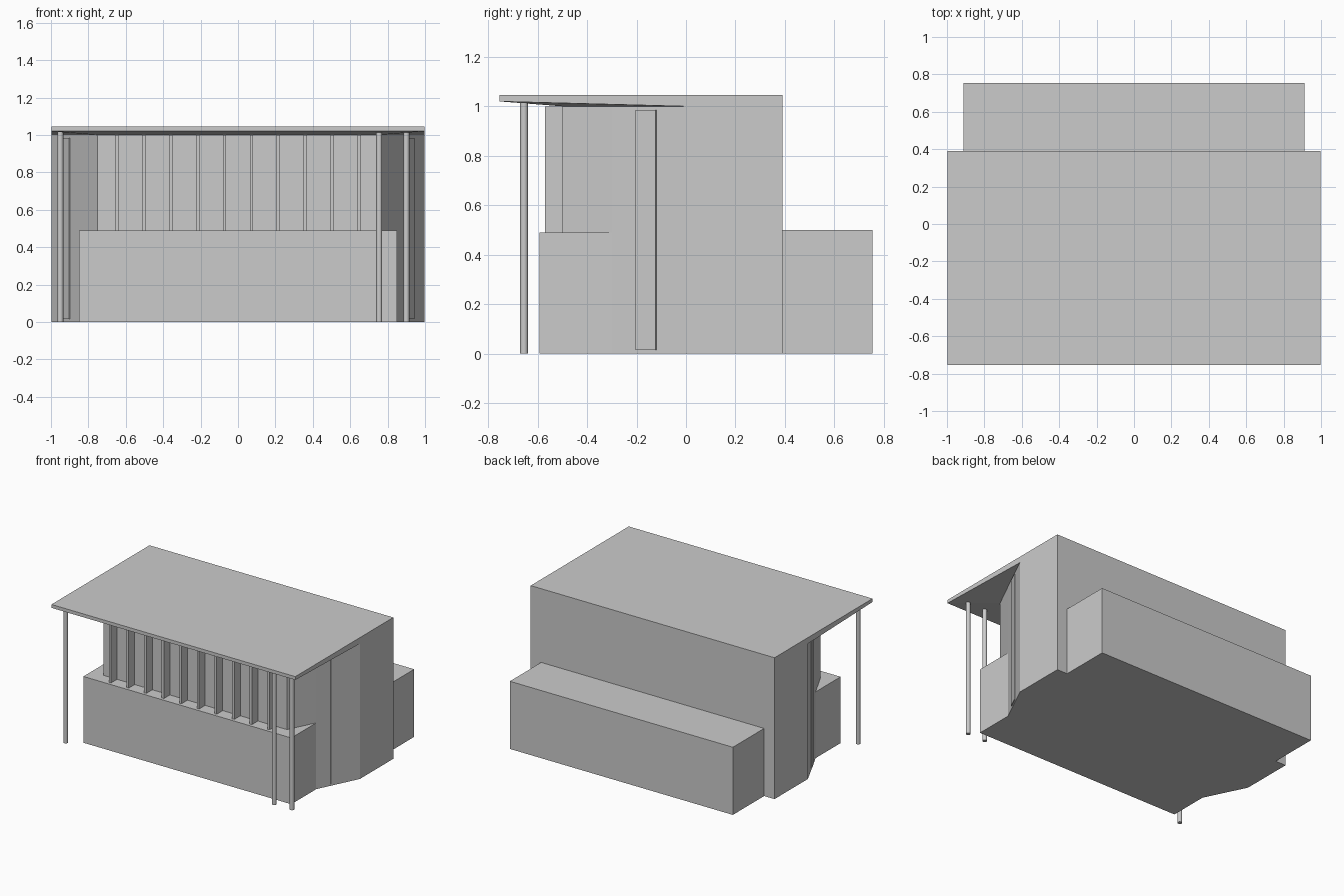
import bpy, bmesh, math
from mathutils import Vector

if "Cube" in bpy.data.objects:
    bpy.data.objects.remove(bpy.data.objects["Cube"])

# Plan of the main hall, right half from front to back
HALF = [(0.75, -0.5), (0.85, -0.3), (0.997, 0.0), (0.997, 0.39)]
PLAN = HALF + [(-x, y) for x, y in reversed(HALF)]


def finish(name, bm):
    bmesh.ops.recalc_face_normals(bm, faces=bm.faces)
    me = bpy.data.meshes.new(name)
    bm.to_mesh(me)
    bm.free()
    ob = bpy.data.objects.new(name, me)
    bpy.context.collection.objects.link(ob)
    return ob


def prism(name, pts, z0, z1):
    bm = bmesh.new()
    lo = [bm.verts.new((x, y, z0)) for x, y in pts]
    hi = [bm.verts.new((x, y, z1)) for x, y in pts]
    bm.faces.new(lo)
    bm.faces.new(hi)
    n = len(pts)
    for i in range(n):
        j = (i + 1) % n
        bm.faces.new((lo[i], lo[j], hi[j], hi[i]))
    return finish(name, bm)


def box(name, x0, x1, y0, y1, z0, z1):
    return prism(name, [(x0, y0), (x1, y0), (x1, y1), (x0, y1)], z0, z1)


# Main hall, front plinth and rear annex
prism("main_hall", PLAN, 0, 1.0)
box("front_plinth", -0.85, 0.85, -0.592, -0.3, 0, 0.49)
box("rear_annex", -0.912, 0.912, 0.39, 0.755, 0, 0.5)

# Roof: flat top, underside rising from the wall outline to a thin front edge
bm = bmesh.new()
ring = [bm.verts.new((x, y, 1.0)) for x, y in PLAN]
fl, fr = [bm.verts.new((s * 0.997, -0.755, 1.02)) for s in (-1, 1)]
tfl, tfr, tbr, tbl = [bm.verts.new((x, y, 1.045)) for x, y in
                      ((-0.997, -0.755), (0.997, -0.755), (0.997, 0.39), (-0.997, 0.39))]
r = ring
for f in (r, (tfl, tfr, tbr, tbl), (fl, fr, tfr, tfl), (r[3], r[4], tbl, tbr),
          (fr, r[2], r[3], tbr, tfr), (fl, tfl, tbl, r[4], r[5]),
          (fl, fr, r[0], r[7]),
          (fr, r[1], r[0]), (fr, r[2], r[1]), (fl, r[7], r[6]), (fl, r[6], r[5])):
    bm.faces.new(f)
finish("roof", bm)

# Vertical fins across the upper front wall
for i in range(10):
    x = -0.648 + i * 0.144
    box(f"front_fin_{i + 1}", x - 0.009, x + 0.009, -0.57, -0.5, 0.49, 1.0)

# Thin door panels on the angled side walls
a, b = Vector((0.85, -0.3)), Vector((0.997, 0.0))
d = b - a
n = Vector((d.y, -d.x)).normalized() * 0.006
for s, side in ((1, "right"), (-1, "left")):
    p, q = a + d * 0.33, a + d * 0.6
    prism("side_panel_" + side, [(s * v.x, v.y) for v in (p, q, q + n, p + n)], 0.015, 0.985)

# Round roof posts
for i, x in enumerate((-0.95, 0.755, 0.9)):
    bpy.ops.mesh.primitive_cylinder_add(vertices=16, radius=0.016, depth=1.015,
                                        location=(x, -0.655, 0.5075))
    bpy.context.object.name = f"roof_post_{i + 1}"
    bpy.ops.object.shade_smooth_by_angle(angle=math.radians(35))
